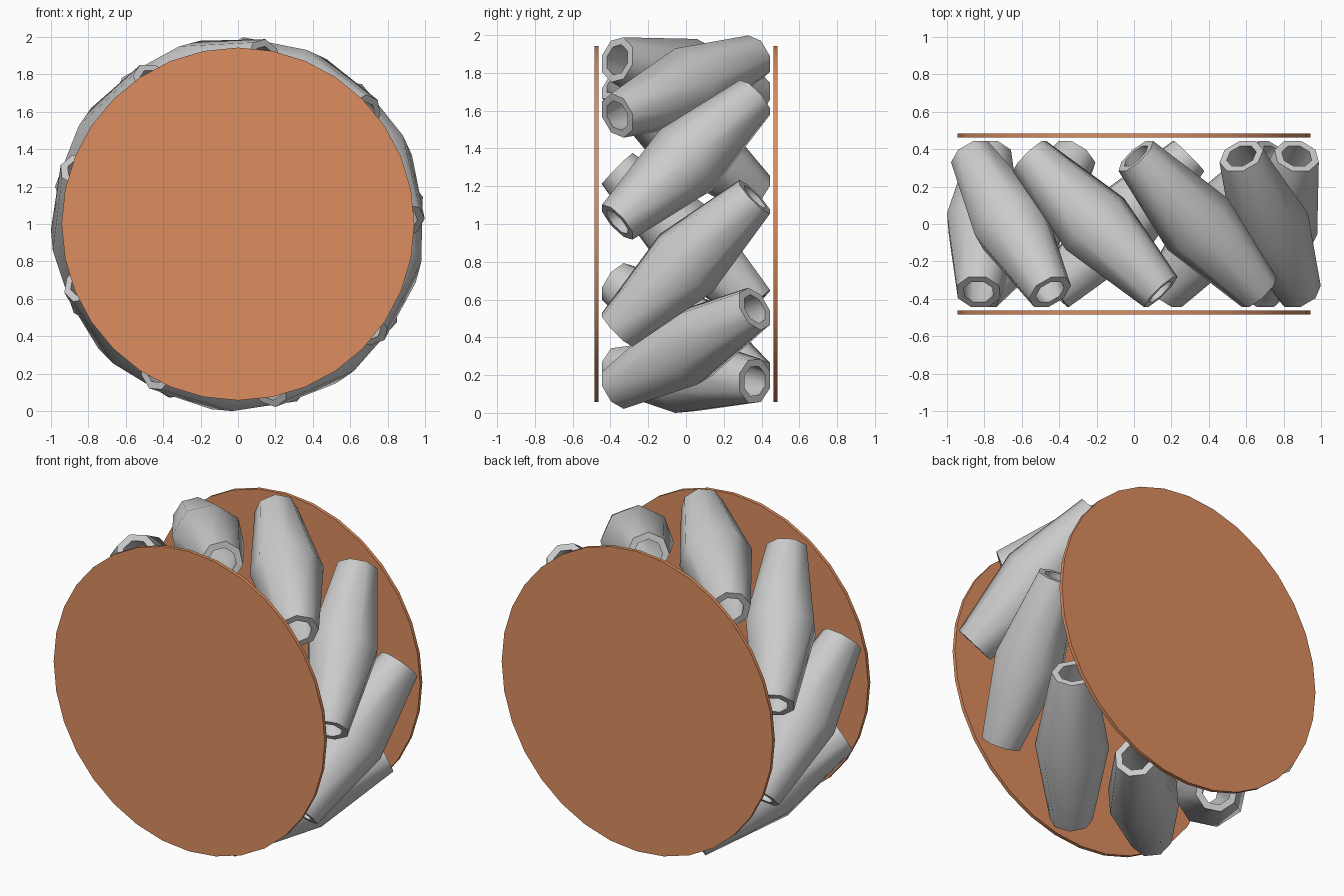
import bpy, bmesh
from math import sin, cos, pi, radians
from mathutils import Vector, Matrix

if "Cube" in bpy.data.objects:
    bpy.data.objects.remove(bpy.data.objects["Cube"])

SIDES = 8
CENTRE = Vector((0, 0, 1))


def ring(bm, r, h):
    return [bm.verts.new((r * cos((i + 0.5) * 2 * pi / SIDES),
                          r * sin((i + 0.5) * 2 * pi / SIDES), h)) for i in range(SIDES)]


def roller_mesh():
    # closed loop of rings: outer barrel, then back through the hollow core
    half = 0.514
    profile = [(0.123, -half), (0.212, 0), (0.123, half),
               (0.083, half), (0.17, 0), (0.083, -half)]
    bm = bmesh.new()
    rings = [ring(bm, r, h) for r, h in profile]
    for k, low in enumerate(rings):
        high = rings[(k + 1) % len(rings)]
        for i in range(SIDES):
            j = (i + 1) % SIDES
            bm.faces.new((low[i], low[j], high[j], high[i]))
    bmesh.ops.recalc_face_normals(bm, faces=bm.faces)
    mesh = bpy.data.meshes.new("roller")
    bm.to_mesh(mesh)
    bm.free()
    return mesh


def smooth(obj, angle):
    bpy.ops.object.select_all(action='DESELECT')
    obj.select_set(True)
    bpy.context.view_layer.objects.active = obj
    bpy.ops.object.shade_smooth_by_angle(angle=radians(angle))


# Nine barrel rollers, each slanted 45 degrees to the wheel axle
mesh = roller_mesh()
for k in range(9):
    a = radians(25 + 40 * k)
    radial = Vector((cos(a), 0, sin(a)))
    tangent = Vector((-sin(a), 0, cos(a)))
    axis = (Vector((0, 1, 0)) + tangent).normalized()
    side = axis.cross(radial)
    rot = Matrix((radial, side, axis)).transposed().to_4x4()
    obj = bpy.data.objects.new(f"roller_{k + 1}", mesh)
    bpy.context.collection.objects.link(obj)
    obj.matrix_world = Matrix.Translation(CENTRE + radial * 0.803) @ rot
    if k == 0:
        smooth(obj, 50)

# Two thin copper side plates
copper = bpy.data.materials.new("copper")
copper.diffuse_color = (0.72, 0.27, 0.115, 1)
copper.use_nodes = True
copper.node_tree.nodes["Principled BSDF"].inputs["Base Color"].default_value = copper.diffuse_color
for name, y in (("front_plate", -0.474), ("back_plate", 0.474)):
    bpy.ops.mesh.primitive_cylinder_add(vertices=32, radius=0.943, depth=0.022,
                                        location=(0, y, 1), rotation=(pi / 2, 0, 0))
    plate = bpy.context.object
    plate.name = name
    plate.data.materials.append(copper)
    smooth(plate, 30)
